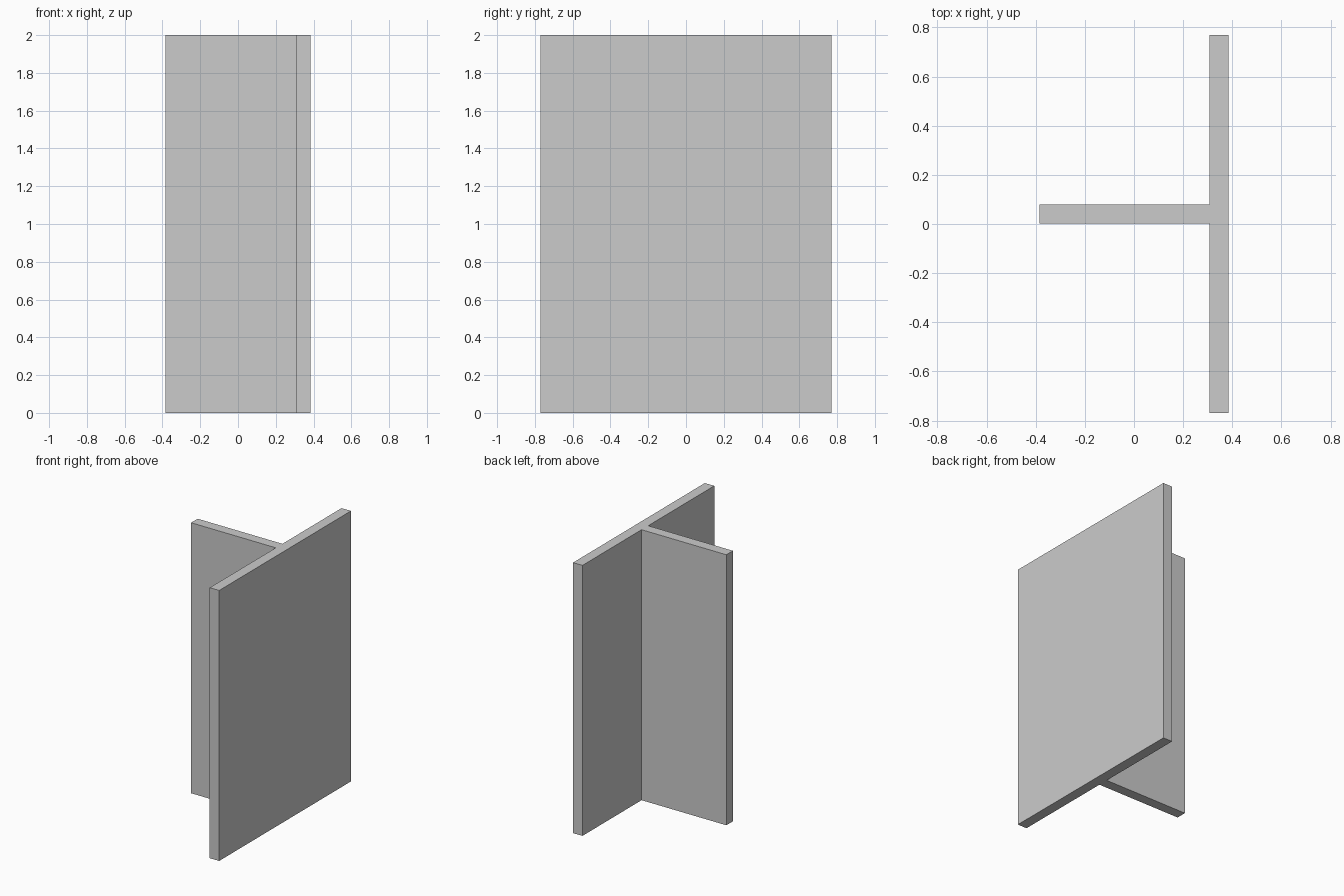
import bpy, bmesh

if "Cube" in bpy.data.objects:
    bpy.data.objects.remove(bpy.data.objects["Cube"])

HEIGHT = 2.0
X, Y, T = 0.385, 0.77, 0.077      # half width, half depth, plate thickness
W0 = 0.002                        # lower edge of the web in y
XI = X - T                        # inner face of the flange

# T-shaped cross-section, counter-clockwise
profile = [(XI, -Y), (X, -Y), (X, Y), (XI, Y),
           (XI, W0 + T), (-X, W0 + T), (-X, W0), (XI, W0)]

# T-section beam: profile extruded straight up
bm = bmesh.new()
base = bm.faces.new([bm.verts.new((x, y, 0)) for x, y in profile])
top = bmesh.ops.extrude_face_region(bm, geom=[base], use_keep_orig=True)
verts = [v for v in top["geom"] if isinstance(v, bmesh.types.BMVert)]
bmesh.ops.translate(bm, verts=verts, vec=(0, 0, HEIGHT))
bmesh.ops.recalc_face_normals(bm, faces=bm.faces)

mesh = bpy.data.meshes.new("t_section_beam")
bm.to_mesh(mesh)
bm.free()
beam = bpy.data.objects.new("t_section_beam", mesh)
bpy.context.collection.objects.link(beam)
